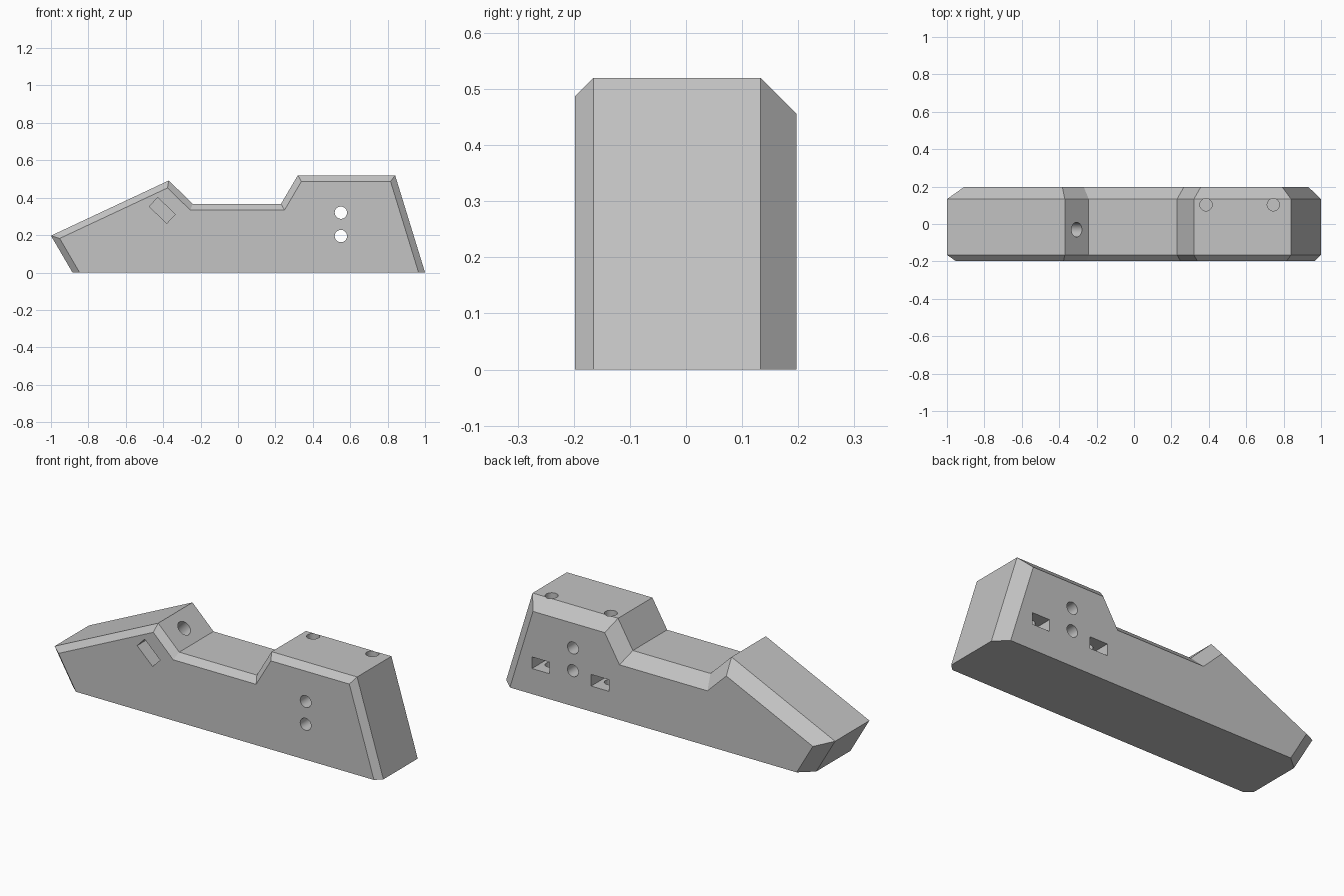
import bpy
import bmesh
from math import pi
from mathutils import Vector, Matrix
from mathutils.geometry import intersect_line_line_2d, intersect_line_line

if "Cube" in bpy.data.objects:
    bpy.data.objects.remove(bpy.data.objects["Cube"], do_unlink=True)

grey = bpy.data.materials.new("plain grey")
grey.use_nodes = True
colour = (0.55, 0.55, 0.55, 1)
grey.diffuse_color = colour
grey.node_tree.nodes["Principled BSDF"].inputs["Base Color"].default_value = colour

# Side outline (x, z), starting along the flat base
OUTLINE = [Vector(p) for p in (
    (-0.885, 0), (1, 0), (0.84, 0.52), (0.32, 0.52),
    (0.23, 0.367), (-0.242, 0.367), (-0.37, 0.492), (-1, 0.197))]


def inset(points, amount):
    """Move every edge except the base inward and intersect neighbours."""
    lines = []
    for i, a in enumerate(points):
        b = points[(i + 1) % len(points)]
        d = (b - a).normalized()
        shift = Vector((-d.y, d.x)) * (amount if i else 0)
        lines.append((a + shift, d))
    result = []
    for i, (p, d) in enumerate(lines):
        q, e = lines[i - 1]
        t = (p - q).cross(d) / e.cross(d)
        result.append(q + e * t)
    return result


def add_object(name, bm):
    bmesh.ops.recalc_face_normals(bm, faces=bm.faces)
    mesh = bpy.data.meshes.new(name)
    bm.to_mesh(mesh)
    bm.free()
    mesh.materials.append(grey)
    obj = bpy.data.objects.new(name, mesh)
    bpy.context.collection.objects.link(obj)
    return obj


# Body: outline swept through y, with a small front and a wide back chamfer
bm = bmesh.new()
rings = []
for y, amount in ((-0.198, 0.033), (-0.165, 0), (0.133, 0), (0.197, 0.064)):
    rings.append([bm.verts.new((p.x, y, p.y)) for p in inset(OUTLINE, amount)])
for r, s in zip(rings, rings[1:]):
    for i in range(1, len(r)):
        j = (i + 1) % len(r)
        bm.faces.new((r[i], r[j], s[j], s[i]))
bm.faces.new([v for r in rings for v in r[:1]] + [r[1] for r in reversed(rings)])
bm.faces.new(rings[0])
bm.faces.new(rings[-1])
body = add_object("body", bm)


def cut(bm):
    cutter = add_object("cutter", bm)
    cutter.hide_render = True
    mod = body.modifiers.new("cut", "BOOLEAN")
    mod.operation = "DIFFERENCE"
    mod.solver = "EXACT"
    mod.object = cutter
    bpy.context.view_layer.objects.active = body
    bpy.ops.object.modifier_apply(modifier=mod.name)
    bpy.data.objects.remove(cutter, do_unlink=True)


def drill(start, end, radius):
    a, b = Vector(start), Vector(end)
    turn = (b - a).to_track_quat("Z", "Y").to_matrix().to_4x4()
    bm = bmesh.new()
    bmesh.ops.create_cone(bm, cap_ends=True, segments=32, radius1=radius, radius2=radius,
                          depth=(b - a).length, matrix=Matrix.Translation((a + b) / 2) @ turn)
    cut(bm)


def slot(centre, size, angle=0):
    bm = bmesh.new()
    bmesh.ops.create_cube(bm, size=1, matrix=Matrix.Translation(centre)
                          @ Matrix.Rotation(angle, 4, "Y") @ Matrix.Diagonal((*size, 1)))
    cut(bm)


# Two cross holes right through the body
for z in (0.195, 0.32):
    drill((0.55, -0.3, z), (0.55, 0.3, z), 0.033)

# Vertical bolt holes with nut slots opening at the back
for x in (0.385, 0.745):
    drill((x, 0.103, 0.6), (x, 0.103, 0.08), 0.033)
    slot((x, 0.175, 0.172), (0.108, 0.25, 0.064))

# Slanted bolt hole with its nut slot opening at the front
axis = Vector((0.69, 0, 0.72))
mouth = Vector((-0.306, -0.03, 0.43))
drill(mouth + axis * 0.1, mouth - axis * 0.22, 0.039)
slot((-0.405, -0.132, 0.332), (0.13, 0.33, 0.066), pi * 0.243)

bpy.ops.object.select_all(action="DESELECT")
body.select_set(True)
bpy.context.view_layer.objects.active = body
bpy.ops.object.shade_smooth_by_angle(angle=pi / 9)
